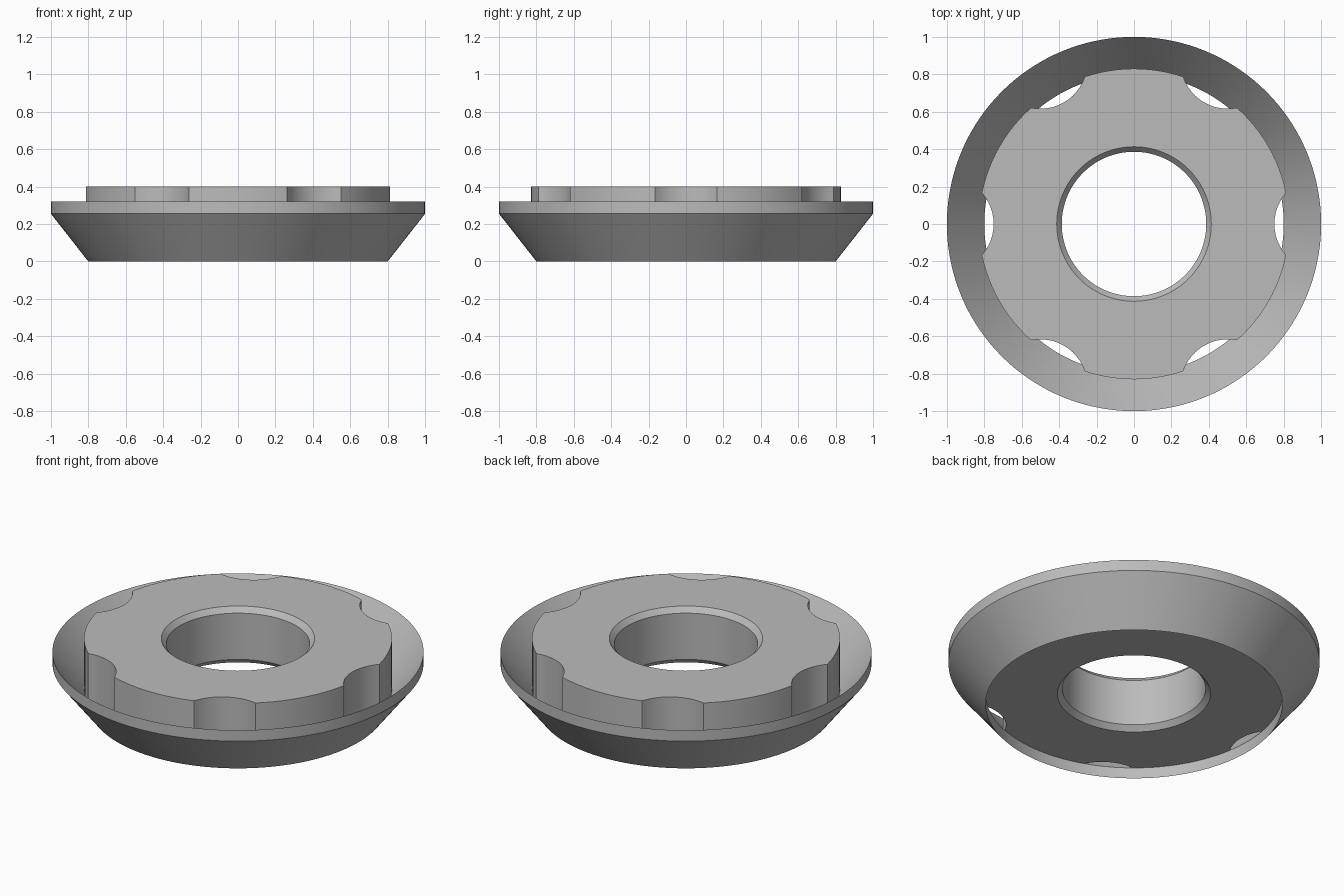
import bpy, bmesh
from math import sin, cos, acos, atan2, pi, radians

if "Cube" in bpy.data.objects:
    bpy.data.objects.remove(bpy.data.objects["Cube"], do_unlink=True)

grey = bpy.data.materials.new("plain grey")
grey.use_nodes = True
colour = (0.5, 0.5, 0.5, 1)
grey.diffuse_color = colour
grey.node_tree.nodes["Principled BSDF"].inputs["Base Color"].default_value = colour


def build_from_loops(name, loops):
    """Skin a closed series of equal-length point loops."""
    bm = bmesh.new()
    rings = [[bm.verts.new(p) for p in loop] for loop in loops]
    n = len(rings[0])
    for k, ring in enumerate(rings):
        following = rings[(k + 1) % len(rings)]
        for i in range(n):
            j = (i + 1) % n
            bm.faces.new((ring[i], ring[j], following[j], following[i]))
    bmesh.ops.recalc_face_normals(bm, faces=bm.faces)
    mesh = bpy.data.meshes.new(name)
    bm.to_mesh(mesh)
    bm.free()
    mesh.materials.append(grey)
    obj = bpy.data.objects.new(name, mesh)
    bpy.context.collection.objects.link(obj)
    bpy.ops.object.select_all(action="DESELECT")
    obj.select_set(True)
    bpy.context.view_layer.objects.active = obj
    bpy.ops.object.shade_smooth_by_angle(angle=radians(25))
    return obj


def circle(radius, z, angles):
    return [(radius * cos(a), radius * sin(a), z) for a in angles]


# Flared outer ring: a thin slanted band with an upright rim
turn = [2 * pi * i / 144 for i in range(144)]
ring_profile = [(0.80, 0), (1, 0.255), (1, 0.32), (0.80, 0.065)]
build_from_loops("flared_ring", [circle(r, z, turn) for r, z in ring_profile])

# Hub outline: six round notches, centred on the ring's rim, cut into a disc
hub_radius, notch_radius, steps = 0.83, 0.25, 12
corner_x = (1 + hub_radius ** 2 - notch_radius ** 2) / 2
half_angle = acos(corner_x / hub_radius)
sweep = acos((1 - corner_x) / notch_radius)
outline = []
for notch in range(6):
    base = notch * pi / 3
    for i in range(steps + 1):
        t = sweep * (2 * i / steps - 1)
        x, y = 1 - notch_radius * cos(t), notch_radius * sin(t)
        outline.append((x * cos(base) - y * sin(base), x * sin(base) + y * cos(base)))
    for i in range(1, steps):
        a = base + half_angle + (pi / 3 - 2 * half_angle) * i / steps
        outline.append((hub_radius * cos(a), hub_radius * sin(a)))

# Hub body with a bore chamfered at both ends
bottom, top, chamfer = 0.065, 0.40, 0.03
angles = [atan2(y, x) for x, y in outline]
build_from_loops("notched_hub", [
    circle(0.413, bottom, angles),
    circle(0.386, bottom + chamfer, angles),
    circle(0.386, top - chamfer, angles),
    circle(0.413, top, angles),
    [(x, y, top) for x, y in outline],
    [(x, y, bottom) for x, y in outline],
])
